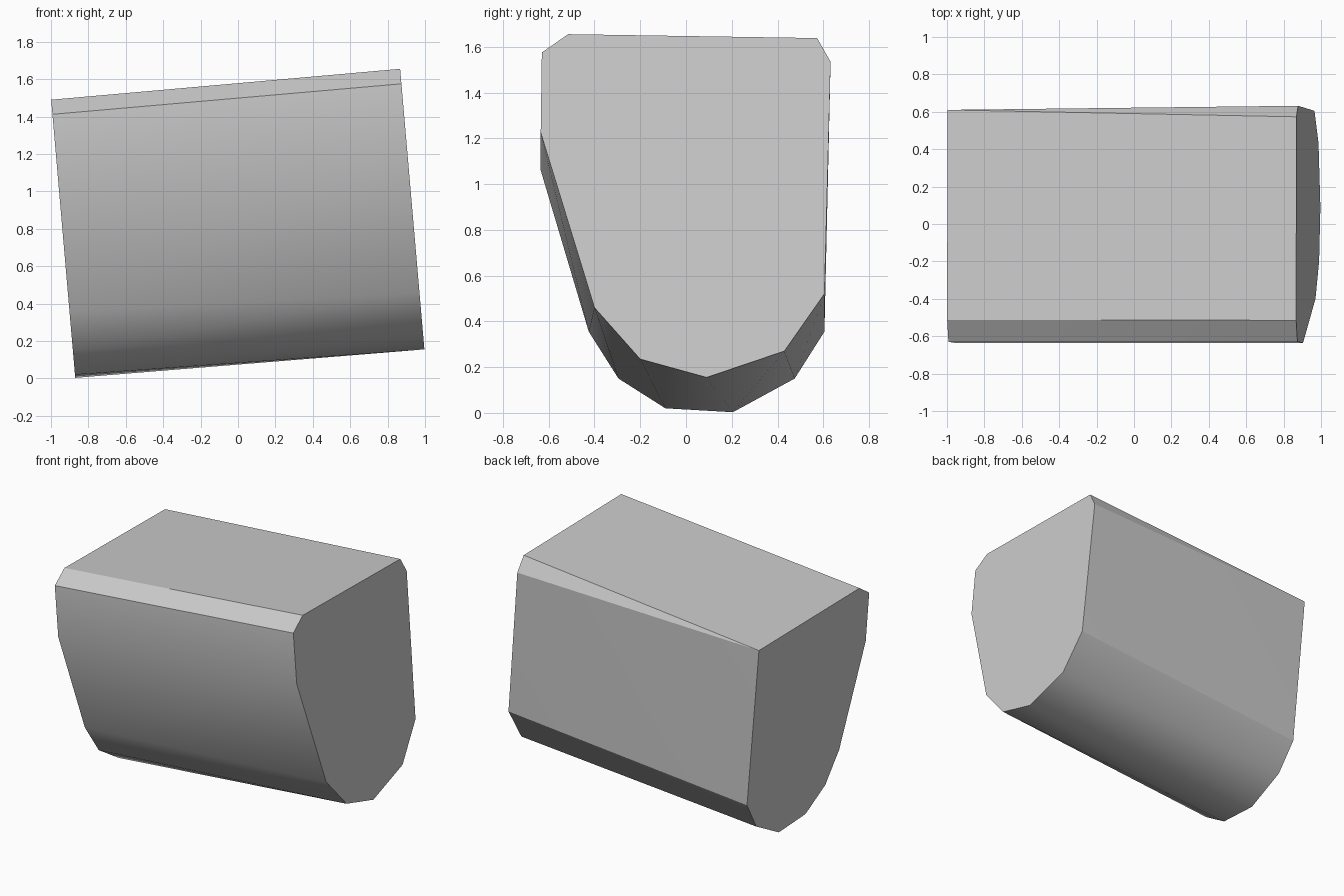
import bpy
import bmesh
import math

cube = bpy.data.objects.get("Cube")
if cube:
    bpy.data.objects.remove(cube, do_unlink=True)

# Single flat grey
grey = bpy.data.materials.new("light_grey")
grey.use_nodes = True
colour = (0.6, 0.6, 0.6, 1)
grey.diffuse_color = colour
grey.node_tree.nodes["Principled BSDF"].inputs["Base Color"].default_value = colour

# End outlines as (y, z), from the front top edge down and round to the back
right_end = [(-0.515, 1.655), (-0.63, 1.575), (-0.635, 1.225), (-0.4, 0.46),
             (-0.2, 0.235), (0.09, 0.155), (0.43, 0.27), (0.605, 0.52),
             (0.632, 1.535), (0.573, 1.638)]
left_end = [(-0.512, 1.49), (-0.63, 1.412), (-0.635, 1.06), (-0.425, 0.355),
            (-0.295, 0.15), (-0.09, 0.02), (0.205, 0.003), (0.475, 0.15),
            (0.605, 0.355), (0.61, 1.477)]
LEAN = 0.0865  # both ends lean by the same slope

# Tapered body: a faceted skin stretched between the two leaning outlines
bm = bmesh.new()
for outline, x_at_floor in ((right_end, 1.01), (left_end, -0.87)):
    for y, z in outline:
        bm.verts.new((x_at_floor - LEAN * z, y, z))
bmesh.ops.convex_hull(bm, input=bm.verts)
bmesh.ops.dissolve_limit(bm, angle_limit=math.radians(0.3),
                         verts=bm.verts, edges=bm.edges)
bmesh.ops.recalc_face_normals(bm, faces=bm.faces)

mesh = bpy.data.meshes.new("block_body")
bm.to_mesh(mesh)
bm.free()
mesh.materials.append(grey)
body = bpy.data.objects.new("block_body", mesh)
bpy.context.collection.objects.link(body)

# Soft shading round the belly, crisp ends and chamfers
bpy.context.view_layer.objects.active = body
body.select_set(True)
bpy.ops.object.shade_smooth_by_angle(angle=math.radians(30))
